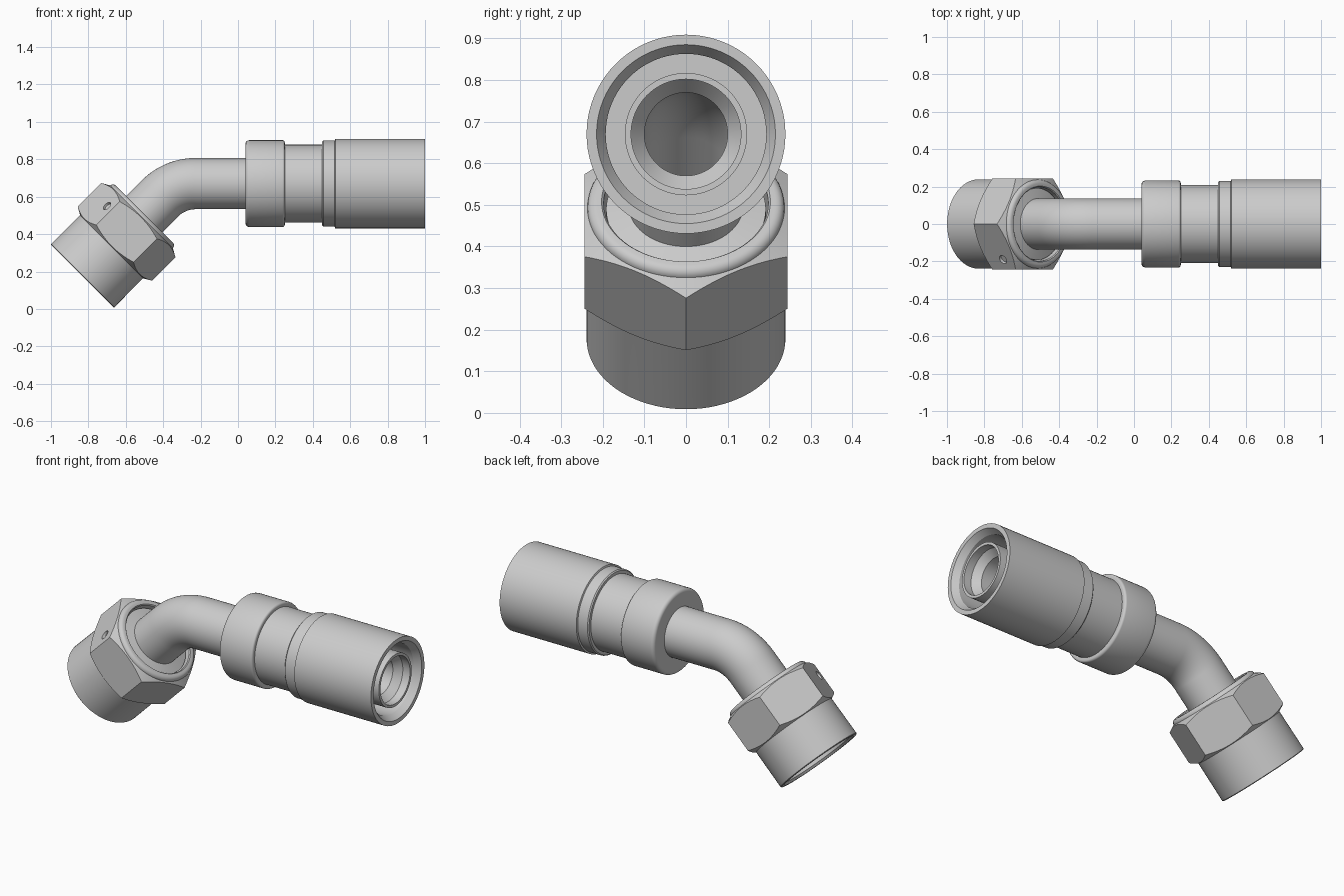
import bpy, bmesh, math
from math import sin, cos, pi

if "Cube" in bpy.data.objects:
    bpy.data.objects.remove(bpy.data.objects["Cube"])

AXIS_Z = 0.67             # height of the straight tube axis
H = math.sqrt(0.5)
END = (-0.833, 0.175)     # centre of the nut's open face
BEND_X, BEND_R = -0.226, 0.27


def straight(x, r):
    """Ring on the horizontal hose axis."""
    return (x, AXIS_Z, -1, 0, r)


def nut(s, r):
    """Ring on the 45 degree nut axis, s measured from the open face."""
    return (END[0] + s * H, END[1] + s * H, -H, -H, r)


def bend(a, r):
    return (BEND_X - BEND_R * sin(a), AXIS_Z - BEND_R + BEND_R * cos(a), -cos(a), -sin(a), r)


def skin(name, rings, seg=80, caps=False):
    """Skin a series of rings; without caps the profile closes on itself."""
    bm = bmesh.new()
    loops = []
    for cx, cz, dx, dz, r in rings:
        loop = []
        for i in range(seg):
            t = 2 * pi * i / seg
            loop.append(bm.verts.new((cx - dz * r * cos(t), r * sin(t), cz + dx * r * cos(t))))
        loops.append(loop)
    n = len(loops)
    for k in range(n - 1 if caps else n):
        a, b = loops[k], loops[(k + 1) % n]
        for i in range(seg):
            j = (i + 1) % seg
            bm.faces.new((a[i], a[j], b[j], b[i]))
    if caps:
        bm.faces.new(loops[0])
        bm.faces.new(loops[-1])
    bmesh.ops.recalc_face_normals(bm, faces=bm.faces)
    me = bpy.data.meshes.new(name)
    bm.to_mesh(me)
    bm.free()
    ob = bpy.data.objects.new(name, me)
    bpy.context.collection.objects.link(ob)
    return ob


def boolean(ob, cutter, op):
    mod = ob.modifiers.new("cut", 'BOOLEAN')
    mod.operation, mod.object, mod.solver = op, cutter, 'EXACT'
    bpy.context.view_layer.objects.active = ob
    bpy.ops.object.modifier_apply(modifier=mod.name)
    bpy.data.objects.remove(cutter)


def smooth(ob, angle=25):
    bpy.ops.object.select_all(action='DESELECT')
    ob.select_set(True)
    bpy.context.view_layer.objects.active = ob
    bpy.ops.object.shade_smooth_by_angle(angle=math.radians(angle))


def fillet(x, r, rad, sx, a0, a1, n=5):
    """Rounded profile corner centred at (x, r)."""
    return [(x + sx * rad * cos(a0 + (a1 - a0) * i / n),
             r + rad * sin(a0 + (a1 - a0) * i / n)) for i in range(n + 1)]


# Crimped hose ferrule, open at the hose end
profile = [(0.04, 0.12)]
profile += fillet(0.06, 0.212, 0.02, -1, 0, pi / 2)
profile += fillet(0.238, 0.22, 0.012, 1, pi / 2, 0)
profile += [(0.25, 0.208), (0.45, 0.208), (0.45, 0.224), (0.456, 0.23),
            (0.517, 0.23), (0.52, 0.239), (1.0, 0.239), (1.0, 0.215),
            (0.965, 0.193), (0.56, 0.193), (0.56, 0.12)]
ferrule = skin("hose_ferrule", [straight(*p) for p in profile])

# Bent tube with hose nipple at one end and a coned sealing nose at the other
N = 16
angles = [pi / 4 * i / N for i in range(N + 1)]
outer = [straight(x, r) for x, r in ((0.985, 0.147), (0.5, 0.147), (0.49, 0.137))]
outer += [bend(a, 0.137) for a in angles]
outer += [nut(s, r) for s, r in ((0.455, 0.137), (0.445, 0.192), (0.28, 0.192), (0.10, 0.155))]
inner = [nut(0.10, 0.12), nut(0.14, 0.10)]
inner += [bend(a, 0.10) for a in reversed(angles)]
inner += [straight(0.90, 0.10), straight(0.94, 0.132), straight(0.985, 0.132)]
tube = skin("bent_tube", outer + inner)

# Round sleeve of the swivel nut with its rolled collar
profile = [(0, 0.218), (0, 0.235), (0.004, 0.239), (0.44, 0.237)]
profile += fillet(0.448, 0.215, 0.022, 1, pi / 2, 0)
profile += [(0.47, 0.203), (0.465, 0.198), (0.27, 0.198), (0.25, 0.208), (0.012, 0.208)]
sleeve = skin("nut_sleeve", [nut(*p) for p in profile])

# Hexagon with turned chamfers on both ends
hexagon = skin("nut_hexagon", [nut(s, r) for s, r in (
    (0.222, 0.225), (0.222, 0.238), (0.258, 0.30), (0.413, 0.30), (0.45, 0.235), (0.45, 0.225))], 120)
boolean(hexagon, skin("hex_cutter", [nut(0.15, 0.2812), nut(0.6, 0.2812)], 6, True), 'INTERSECT')

# Wire hole drilled into one flat
s, v, y = 0.359, 0.171, -0.19
bpy.ops.mesh.primitive_cylinder_add(
    vertices=32, radius=0.025, depth=0.03,
    location=(END[0] + (s - v) * H, y, END[1] + (s + v) * H))
drill = bpy.context.object
normal = bpy.context.object.location.copy()
normal[:] = (-0.866 * H, -0.5, 0.866 * H)
drill.rotation_euler = normal.to_track_quat('Z', 'Y').to_euler()
bpy.context.view_layer.update()
boolean(hexagon, drill, 'DIFFERENCE')

for ob in (ferrule, tube, sleeve):
    smooth(ob)
smooth(hexagon, 15)
